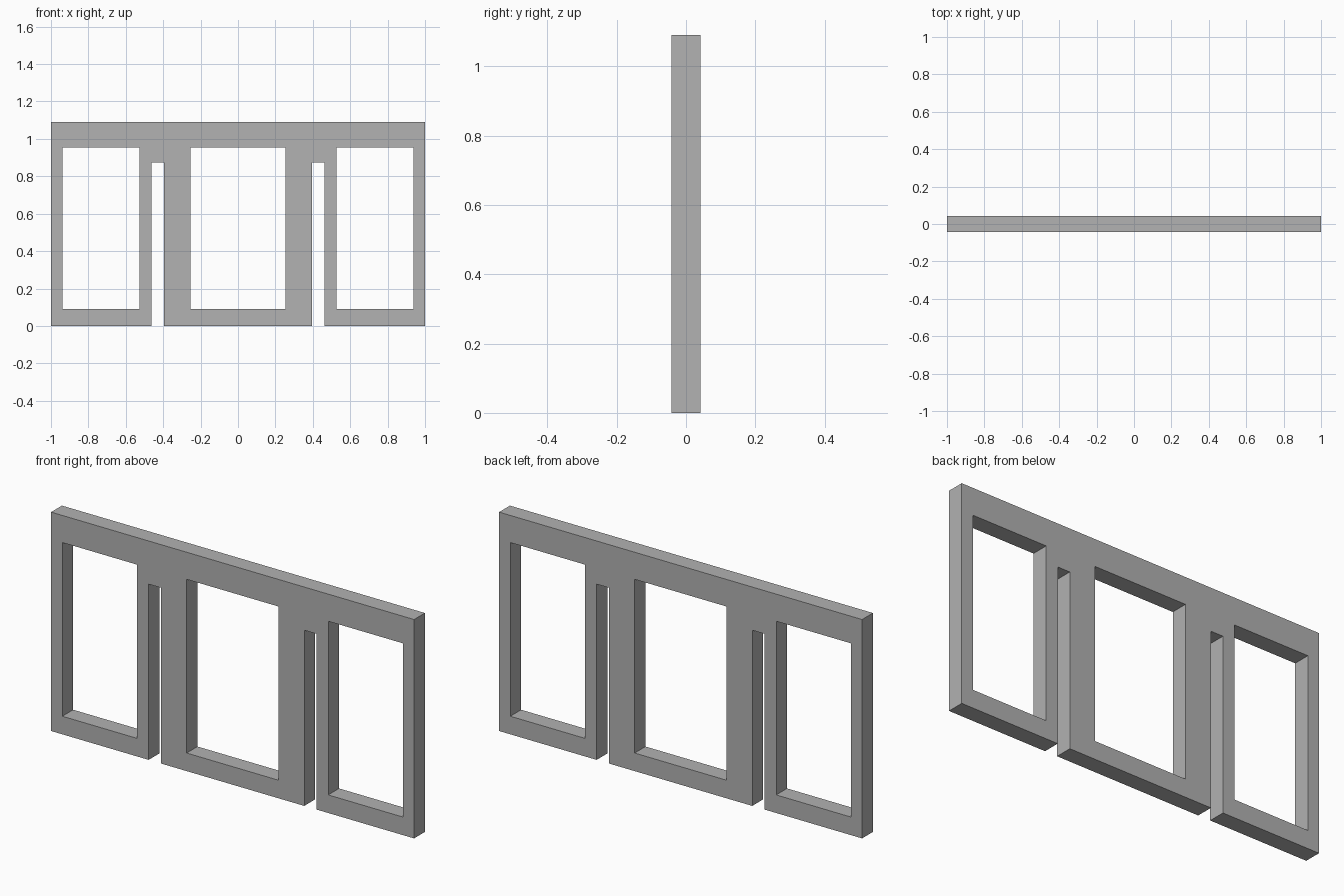
import bpy
import math

cube = bpy.data.objects.get("Cube")
if cube:
    bpy.data.objects.remove(cube, do_unlink=True)

HEIGHT, THICK = 1.09, 0.085
SLOT_IN, SLOT_OUT, SLOT_TOP = 0.395, 0.4625, 0.875
SILL, HEAD = 0.09, 0.955

grey = bpy.data.materials.new("plain grey")
grey.use_nodes = True
colour = (0.445, 0.445, 0.445, 1)
grey.diffuse_color = colour
grey.node_tree.nodes["Principled BSDF"].inputs["Base Color"].default_value = colour

# Flat curve: the closed loops inside the outline become openings
curve = bpy.data.curves.new("window_wall", "CURVE")
curve.dimensions = "2D"
curve.fill_mode = "BOTH"
curve.extrude = THICK / 2


def add_loop(points):
    spline = curve.splines.new("POLY")
    spline.points.add(len(points) - 1)
    for point, (x, z) in zip(spline.points, points):
        point.co = (x, z, 0, 1)
    spline.use_cyclic_u = True


# Outer outline with the two floor slots, mirrored about the centre
half = [(SLOT_IN, 0), (SLOT_IN, SLOT_TOP), (SLOT_OUT, SLOT_TOP),
        (SLOT_OUT, 0), (1, 0), (1, HEIGHT)]
add_loop(half + [(-x, z) for x, z in reversed(half)])

# Three window openings
for left, right in ((-0.938, -0.527), (-0.253, 0.253), (0.527, 0.938)):
    add_loop([(left, SILL), (right, SILL), (right, HEAD), (left, HEAD)])

# Stand the panel upright and turn it into a mesh
outline = bpy.data.objects.new("wall_outline", curve)
bpy.context.collection.objects.link(outline)
bpy.context.view_layer.update()
depsgraph = bpy.context.evaluated_depsgraph_get()
mesh = bpy.data.meshes.new_from_object(outline.evaluated_get(depsgraph))
bpy.data.objects.remove(outline, do_unlink=True)

wall = bpy.data.objects.new("window_wall", mesh)
wall.rotation_euler.x = math.radians(90)
bpy.context.collection.objects.link(wall)
mesh.materials.clear()
mesh.materials.append(grey)
mesh.shade_flat()
